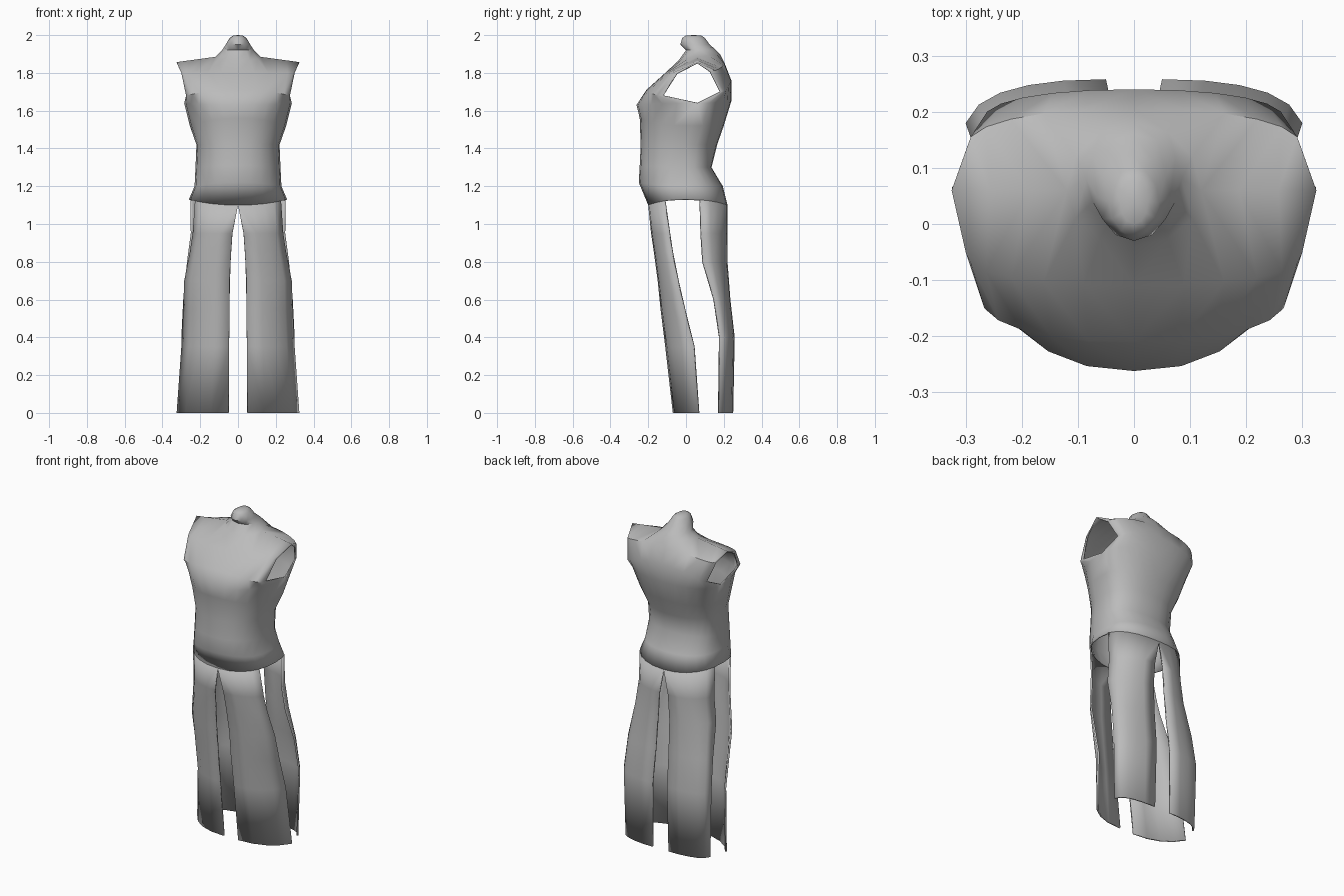
import bpy, bmesh, math

if "Cube" in bpy.data.objects:
    bpy.data.objects.remove(bpy.data.objects["Cube"])

fabric = bpy.data.materials.new("grey fabric")
fabric.diffuse_color = (0.5, 0.5, 0.5, 1)
fabric.use_nodes = True
fabric.node_tree.nodes["Principled BSDF"].inputs["Base Color"].default_value = fabric.diffuse_color


def make_part(name, grids, thickness):
    """Skin grids of points, weld them, mirror across x and give the cloth thickness."""
    bm = bmesh.new()
    for grid in grids:
        rows = [[bm.verts.new(p) for p in row] for row in grid]
        for a, b in zip(rows, rows[1:]):
            for i in range(len(a) - 1):
                bm.faces.new((a[i], a[i + 1], b[i + 1], b[i]))
    bmesh.ops.remove_doubles(bm, verts=bm.verts, dist=0.0005)
    bmesh.ops.recalc_face_normals(bm, faces=bm.faces)
    out = 0
    for f in bm.faces:
        c = f.calc_center_median()
        out += f.calc_area() * (f.normal.x * c.x + f.normal.y * c.y)
    if out < 0:
        bmesh.ops.reverse_faces(bm, faces=bm.faces)
    mesh = bpy.data.meshes.new(name)
    bm.to_mesh(mesh)
    bm.free()
    mesh.materials.append(fabric)
    obj = bpy.data.objects.new(name, mesh)
    bpy.context.collection.objects.link(obj)
    mirror = obj.modifiers.new("mirror", 'MIRROR')
    mirror.merge_threshold = 0.001
    solid = obj.modifiers.new("cloth", 'SOLIDIFY')
    solid.thickness = thickness
    solid.offset = -1
    bpy.ops.object.select_all(action='DESELECT')
    bpy.context.view_layer.objects.active = obj
    obj.select_set(True)
    bpy.ops.object.shade_smooth_by_angle(angle=math.radians(50))
    return obj


def body_row(zc, ze, w, yc, ye):
    """Arc from the centre line (yc, zc) round to the side edge (w, ye, ze)."""
    pts = []
    for i in range(7):
        a = math.radians(15 * i)
        s, c = math.sin(a), max(0.0, math.cos(a))
        pts.append((w * s ** 0.9, ye + (yc - ye) * c ** 0.8, zc + (ze - zc) * s * s))
    return pts


def neck_row(z, zc, r, yc, ys):
    """Quarter ring of the collar."""
    pts = []
    for i in range(4):
        a = math.radians(30 * i)
        s, c = math.sin(a), max(0.0, math.cos(a))
        pts.append((r * s, ys + (yc - ys) * c, z + (zc - z) * c))
    return pts


def shoulder_row(zc, yc):
    """Collar base continued along the shoulder seam to its tip."""
    pts = neck_row(1.885, zc, 0.12, yc, 0.06)
    for t in (0.33, 0.67, 1):
        pts.append((0.12 + 0.205 * t, 0.06, 1.885 - 0.028 * t))
    return pts


# Bodice: hem to armhole, then strips in front of and behind the armhole
front = [(1.10, 1.13, .26, -.20, 0), (1.22, 1.20, .23, -.25, 0),
         (1.31, 1.30, .225, -.245, 0), (1.42, 1.42, .22, -.24, 0),
         (1.56, 1.52, .255, -.245, .03), (1.63, 1.64, .285, -.262, .06),
         (1.71, 1.68, .275, -.21, -.12), (1.80, 1.80, .30, -.11, -.05)]
back = [(1.10, 1.13, .26, .22, 0), (1.20, 1.20, .23, .195, 0),
        (1.30, 1.30, .225, .135, 0), (1.42, 1.42, .22, .165, 0),
        (1.52, 1.52, .255, .20, .03), (1.65, 1.64, .285, .24, .06),
        (1.76, 1.70, .27, .24, .18), (1.85, 1.81, .30, .205, .13)]
# Collar rings: height, radius, front y, back y
collar = [(1.92, .085, 0, .16), (1.95, .065, -.03, .125),
          (1.985, .045, -.02, .10), (1.998, .025, 0, .08), (2.0, 0, .04, .04)]

grids = []
for rows, zc, yc, k in ((front, 1.865, -.04, 2), (back, 1.90, .18, 3)):
    seam = shoulder_row(zc, yc)
    grids.append([body_row(*r) for r in rows] + [seam])
    grids.append([seam[:4]] + [neck_row(r[0], r[0], r[1], r[k], (r[2] + r[3]) / 2)
                               for r in collar])
make_part("bodice", grids, 0.008)


def panel_row(z, xi, xo, yi, yo, q, sweep, n):
    """Curved strip from the centre slit (xi, yi) to the side slit (xo, yo)."""
    pts = []
    am = math.radians(sweep)
    low = math.cos(am) ** q
    for i in range(n + 1):
        a = am * i / n
        s = (math.sin(a) / math.sin(am)) ** 0.9
        c = (math.cos(a) ** q - low) / (1 - low)
        lift = 0.03 * math.sin(a) ** 2 if z > 1.05 else 0
        pts.append((xi + (xo - xi) * s, yo + (yi - yo) * c, z + lift))
    return pts


# Skirt panels: height, inner x, outer x, inner y, outer y, fold sharpness
front_panel = [(1.10, 0, .228, -.20, -.115, .8), (.95, .03, .24, -.185, -.09, .8),
               (.85, .037, .255, -.17, -.075, .8), (.70, .045, .285, -.15, -.045, .8),
               (.55, .045, .29, -.135, -.01, .8), (.35, .048, .30, -.11, .04, .8),
               (0, .05, .325, -.07, .065, .8)]
back_panel = [(1.10, 0, .252, .22, .075, .8), (.95, .03, .25, .22, .08, .7),
              (.80, .04, .27, .22, .09, .6), (.60, .045, .29, .235, .15, .5),
              (.40, .05, .30, .258, .18, .4), (0, .055, .29, .25, .175, .3)]
make_part("front_skirt_panels", [[panel_row(*r, 60, 4) for r in front_panel]], 0.01)
make_part("back_skirt_panels", [[panel_row(*r, 75, 5) for r in back_panel]], 0.01)
